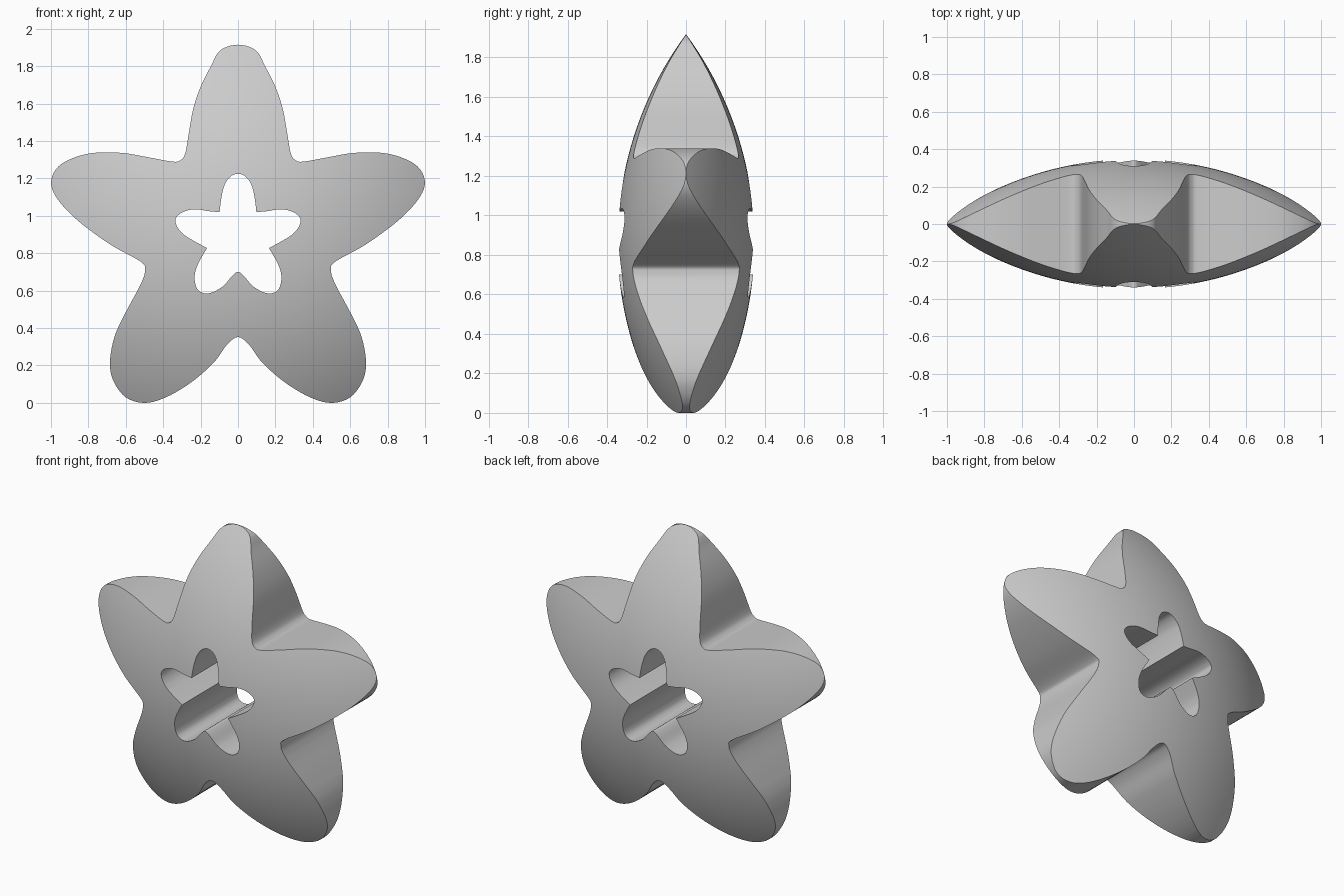
import bpy, bmesh, math
from mathutils import Vector

if "Cube" in bpy.data.objects:
    bpy.data.objects.remove(bpy.data.objects["Cube"])

CENTRE_Z = 0.865      # centre of the lens
RIM, BULGE = 1.053, 0.347   # lens radius and half thickness

# Right halves of the outlines (x, z); a third value marks a sharp corner
OUTER = [(0, 1.915), (.095, 1.885), (.145, 1.80), (.2, 1.69), (.24, 1.57), (.264, 1.435),
         (.282, 1.335), (.307, 1.298), (.35, 1.29), (.49, 1.315), (.625, 1.337), (.785, 1.335),
         (.91, 1.297), (.98, 1.24), (.998, 1.16), (.95, 1.07), (.845, .965), (.68, .845),
         (.52, .755), (.497, .71), (.52, .635), (.6, .485), (.66, .355), (.685, .215),
         (.665, .115), (.6, .03), (.5, 0), (.385, .03), (.25, .11), (.13, .215),
         (.06, .31), (0, .352)]
HOLE = [(0, 1.225), (.04, 1.21), (.072, 1.165), (.09, 1.09), (.098, 1.02, 1), (.155, 1.025),
        (.235, 1.035), (.305, 1.015), (.335, .97), (.29, .9), (.165, .828, 1),
        (.215, .74), (.232, .67), (.215, .605), (.16, .585), (.085, .62), (.03, .68), (0, .70)]


def smooth_outline(half, steps=5):
    """Mirror a half outline and run a closed spline through it."""
    full = half + [(-p[0],) + p[1:] for p in half[-2:0:-1]]
    n = len(full)
    pos = [Vector(p[:2]) for p in full]
    tan = [Vector((0, 0)) if len(full[i]) > 2 else (pos[(i + 1) % n] - pos[i - 1]) / 2
           for i in range(n)]
    out = []
    for i in range(n):
        j = (i + 1) % n
        for k in range(steps):
            t = k / steps
            out.append(pos[i] * (2*t**3 - 3*t*t + 1) + tan[i] * (t**3 - 2*t*t + t)
                       + pos[j] * (3*t*t - 2*t**3) + tan[j] * (t**3 - t*t))
    return out


def make_object(name, bm):
    bmesh.ops.recalc_face_normals(bm, faces=bm.faces)
    mesh = bpy.data.meshes.new(name)
    bm.to_mesh(mesh)
    bm.free()
    obj = bpy.data.objects.new(name, mesh)
    bpy.context.collection.objects.link(obj)
    return obj


def prism(name, half):
    """Straight front-to-back extrusion of an outline."""
    bm = bmesh.new()
    face = bm.faces.new([bm.verts.new((p.x, -.6, p.y)) for p in smooth_outline(half)])
    ext = bmesh.ops.extrude_face_region(bm, geom=[face])
    moved = [v for v in ext["geom"] if isinstance(v, bmesh.types.BMVert)]
    bmesh.ops.translate(bm, verts=moved, vec=(0, 1.2, 0))
    obj = make_object(name, bm)
    obj.hide_render = True
    return obj


def lens(name, rings=24, segments=120):
    """Two shallow spherical caps meeting in a thin rim."""
    ball = (RIM**2 + BULGE**2) / (2 * BULGE)
    bm = bmesh.new()
    rim = []
    for side in (-1, 1):
        prev = None
        pole = bm.verts.new((0, side * BULGE, CENTRE_Z))
        for r in range(1, rings + 1):
            rad = RIM * r / rings
            y = side * (math.sqrt(ball**2 - rad**2) - (ball - BULGE))
            if r == rings and rim:
                ring = rim
            else:
                ring = [bm.verts.new((rad * math.cos(a), y, CENTRE_Z + rad * math.sin(a)))
                        for a in (2 * math.pi * s / segments for s in range(segments))]
            for s in range(segments):
                t = (s + 1) % segments
                if prev:
                    bm.faces.new((prev[s], prev[t], ring[t], ring[s]))
                else:
                    bm.faces.new((pole, ring[t], ring[s]))
            prev = ring
        rim = prev
    return make_object(name, bm)


# Star body: lens trimmed to the outer star, then pierced by the small star
star = lens("star_body")
cutters = [(prism("outer_outline", OUTER), 'INTERSECT'), (prism("hole_outline", HOLE), 'DIFFERENCE')]
bpy.context.view_layer.objects.active = star
star.select_set(True)
for cutter, operation in cutters:
    mod = star.modifiers.new(cutter.name, 'BOOLEAN')
    mod.operation, mod.object, mod.solver = operation, cutter, 'EXACT'
    bpy.ops.object.modifier_apply(modifier=mod.name)
    bpy.data.objects.remove(cutter)

bpy.ops.object.shade_smooth_by_angle(angle=math.radians(35))
